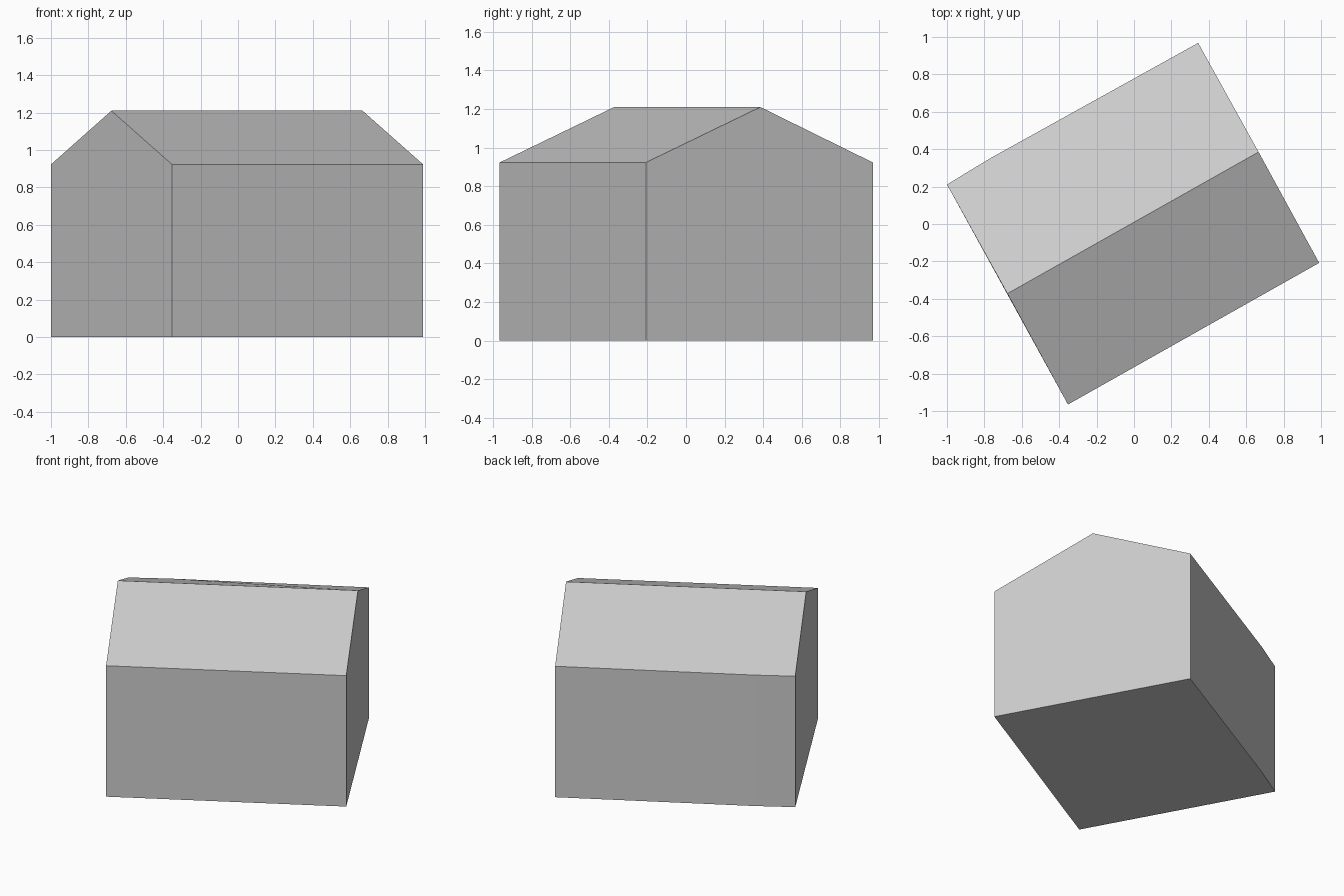
import bpy
import bmesh
from mathutils import Vector

if "Cube" in bpy.data.objects:
    bpy.data.objects.remove(bpy.data.objects["Cube"], do_unlink=True)

# One plain grey for walls, roof and underside
grey = bpy.data.materials.new("plain_grey")
grey.use_nodes = True
colour = (0.6, 0.6, 0.6, 1)
grey.diffuse_color = colour
grey.node_tree.nodes["Principled BSDF"].inputs["Base Color"].default_value = colour

# Gable outline, swept along the slanting ridge direction
EAVE, RIDGE = 0.923, 1.21
front, middle, back = Vector((-0.353, -0.965)), Vector((-0.677, -0.372)), Vector((-1, 0.211))
outline = [(front, 0), (front, EAVE), (middle, RIDGE), (back, EAVE), (back, 0)]
sweep = Vector((1.343, 0.757, 0))

bm = bmesh.new()
near = [bm.verts.new((p.x, p.y, z)) for p, z in outline]
far = [bm.verts.new(v.co + sweep) for v in near]
bm.faces.new(near)
bm.faces.new(far)
for i in range(len(near)):
    j = (i + 1) % len(near)
    bm.faces.new((near[i], near[j], far[j], far[i]))

# Slight kink in the back wall, at the eave and at the ground
kink = []
for i in (3, 4):
    edge = bm.edges.get((near[i], far[i]))
    vert = bmesh.utils.edge_split(edge, near[i], 0.17)[1]
    vert.co.y += 0.01
    kink.append(vert)
bmesh.ops.connect_verts(bm, verts=kink)
bmesh.ops.recalc_face_normals(bm, faces=bm.faces)

mesh = bpy.data.meshes.new("gabled_building")
bm.to_mesh(mesh)
bm.free()
mesh.materials.append(grey)
building = bpy.data.objects.new("gabled_building", mesh)
bpy.context.collection.objects.link(building)
